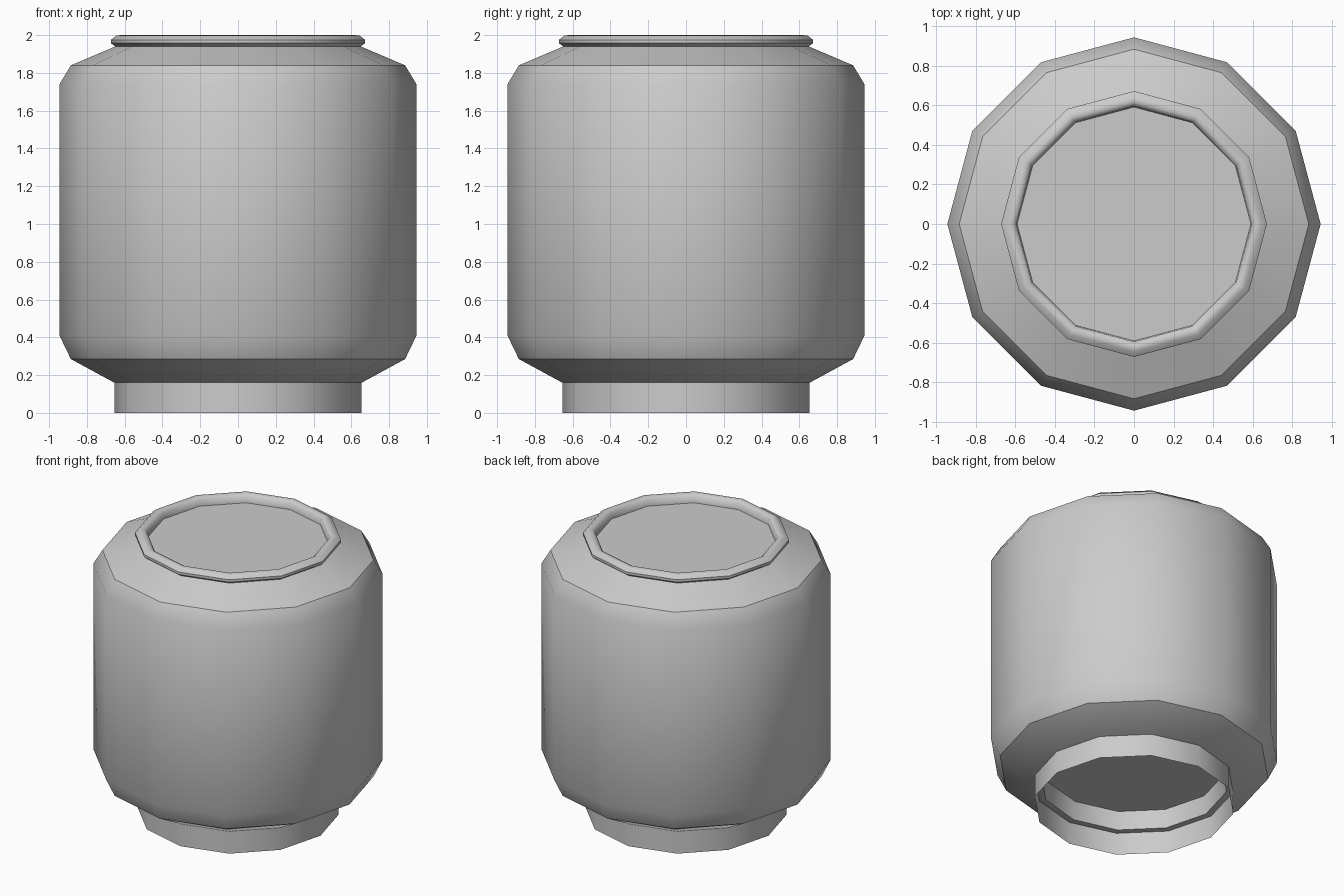
import bpy, bmesh, math

if "Cube" in bpy.data.objects:
    bpy.data.objects.remove(bpy.data.objects["Cube"])

SIDES = 12


def lathe(name, profile, angle):
    """Spin a (radius, z) profile into 12 sides; radius 0 closes with one flat face."""
    bm = bmesh.new()
    rings = []
    for r, z in profile:
        rings.append([bm.verts.new((r * math.cos(2 * math.pi * i / SIDES),
                                    r * math.sin(2 * math.pi * i / SIDES), z))
                      for i in range(SIDES)])
    for low, high in zip(rings, rings[1:]):
        for i in range(SIDES):
            j = (i + 1) % SIDES
            bm.faces.new((low[i], low[j], high[j], high[i]))
    mesh = bpy.data.meshes.new(name)
    bm.to_mesh(mesh)
    bm.free()
    obj = bpy.data.objects.new(name, mesh)
    bpy.context.collection.objects.link(obj)
    bpy.ops.object.select_all(action='DESELECT')
    obj.select_set(True)
    bpy.context.view_layer.objects.active = obj
    bpy.ops.object.shade_smooth_by_angle(angle=math.radians(angle))
    return obj


def disc(name, radius, z, up):
    """Flat 12-sided panel facing up or down."""
    bpy.ops.mesh.primitive_circle_add(vertices=SIDES, radius=radius, fill_type='NGON',
                                      location=(0, 0, z),
                                      rotation=(0 if up else math.pi, 0, math.pi / 2))
    bpy.context.object.name = name


# Barrel body with chamfered shoulders and a recess underneath
lathe("body", [(0.595, 0.29), (0.61, 0.16), (0.655, 0.16), (0.885, 0.285), (0.945, 0.41),
               (0.945, 1.74), (0.885, 1.84), (0.65, 1.94)], 34)

# Open foot ring
lathe("foot_ring", [(0.655, 0.0), (0.655, 0.16)], 34)

# Rolled lip around the opening
lathe("lip", [(0.65, 1.94), (0.673, 1.957), (0.673, 1.975), (0.645, 1.997),
              (0.62, 2.0), (0.597, 1.985), (0.592, 1.94)], 50)

# Recessed lid and underside panel
disc("lid", 0.592, 1.94, True)
disc("base_panel", 0.595, 0.29, False)
